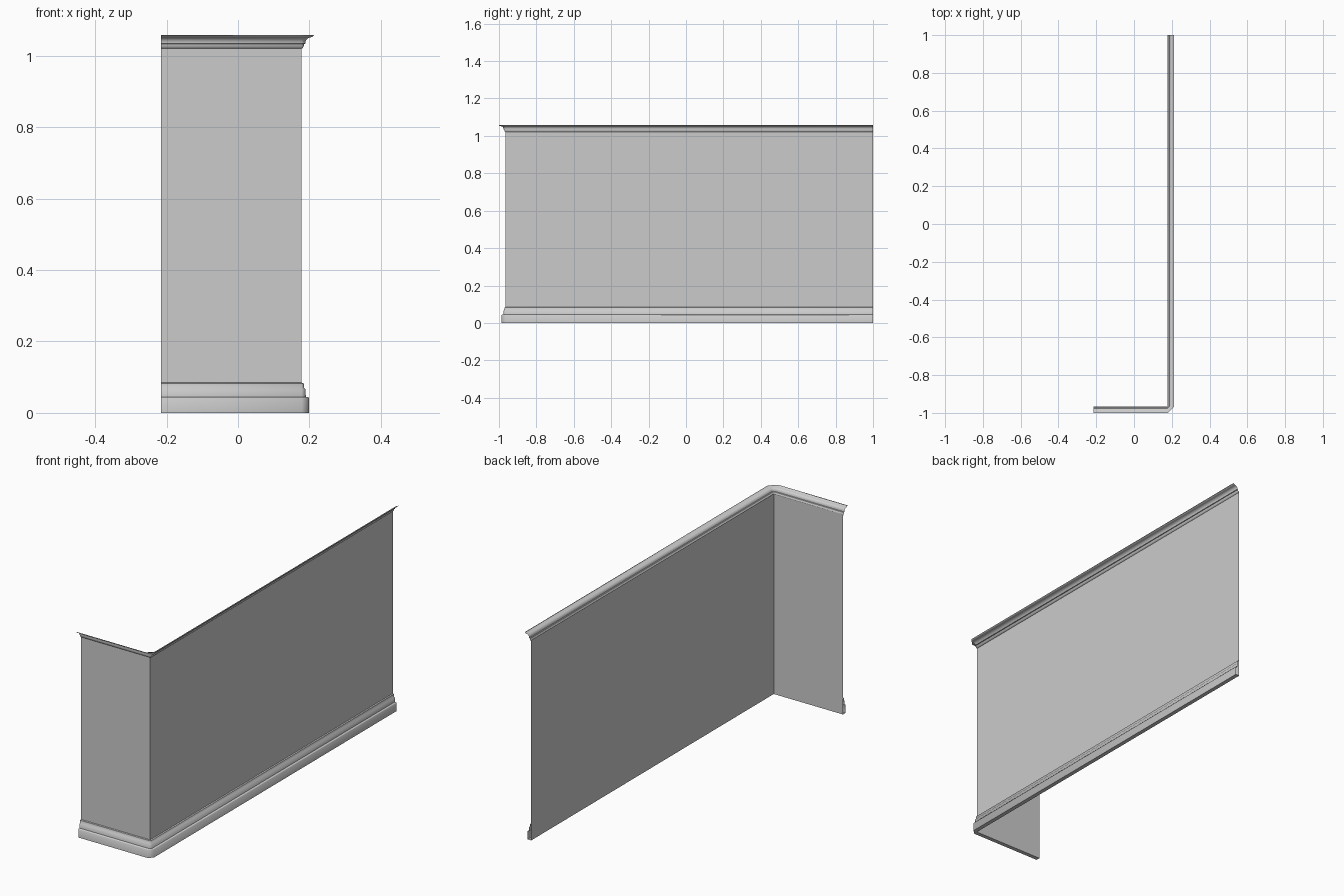
import bpy, bmesh, math

cube = bpy.data.objects.get("Cube")
if cube:
    bpy.data.objects.remove(cube, do_unlink=True)

# Wall line: short front run, outer corner, long side run
END_X, CORNER_X = -0.215, 0.178
CORNER_Y, END_Y = -0.965, 1.0

plaster = bpy.data.materials.new("plain grey")
plaster.use_nodes = True
grey = (0.6, 0.6, 0.6, 1)
plaster.diffuse_color = grey
plaster.node_tree.nodes["Principled BSDF"].inputs["Base Color"].default_value = grey


def plan(d):
    """Wall line pushed outward by d, with a cut corner."""
    return [(END_X, CORNER_Y - d), (CORNER_X, CORNER_Y - d),
            (CORNER_X + d, CORNER_Y), (CORNER_X + d, END_Y)]


def sweep(name, profile, angle):
    """Run a profile of (outward distance, height) along the wall line."""
    bm = bmesh.new()
    rows = [[bm.verts.new((x, y, z)) for x, y in plan(d)] for d, z in profile]
    for low, high in zip(rows, rows[1:]):
        for i in range(3):
            bm.faces.new((low[i], low[i + 1], high[i + 1], high[i]))
    bmesh.ops.remove_doubles(bm, verts=bm.verts, dist=0.00001)
    mesh = bpy.data.meshes.new(name)
    bm.to_mesh(mesh)
    bm.free()
    mesh.materials.append(plaster)
    obj = bpy.data.objects.new(name, mesh)
    bpy.context.collection.objects.link(obj)
    bpy.ops.object.select_all(action="DESELECT")
    obj.select_set(True)
    bpy.context.view_layer.objects.active = obj
    bpy.ops.object.shade_smooth_by_angle(angle=math.radians(angle))
    return obj


# Thin wall sheet
sweep("wall_panel", [(0, 0), (0, 1.026)], 30)

# Stepped skirting with a sloped cap
sweep("baseboard", [(0, 0), (0.021, 0), (0.021, 0.041), (0.019, 0.044),
                    (0.012, 0.045), (0.011, 0.066), (0.007, 0.070),
                    (0.006, 0.083), (0, 0.085)], 50)

# Crown: small bead, hollow cove, thin lip
cove = [(0.011 + 0.015 * (1 - math.cos(a)), 1.036 + 0.016 * math.sin(a))
        for a in (math.radians(18 * i) for i in range(6))]
sweep("crown_moulding", [(0, 1.020), (0.003, 1.021), (0.006, 1.027),
                         (0.007, 1.033), (0.011, 1.034)] + cove +
      [(0.030, 1.053), (0.035, 1.057), (0.035, 1.059)], 50)
